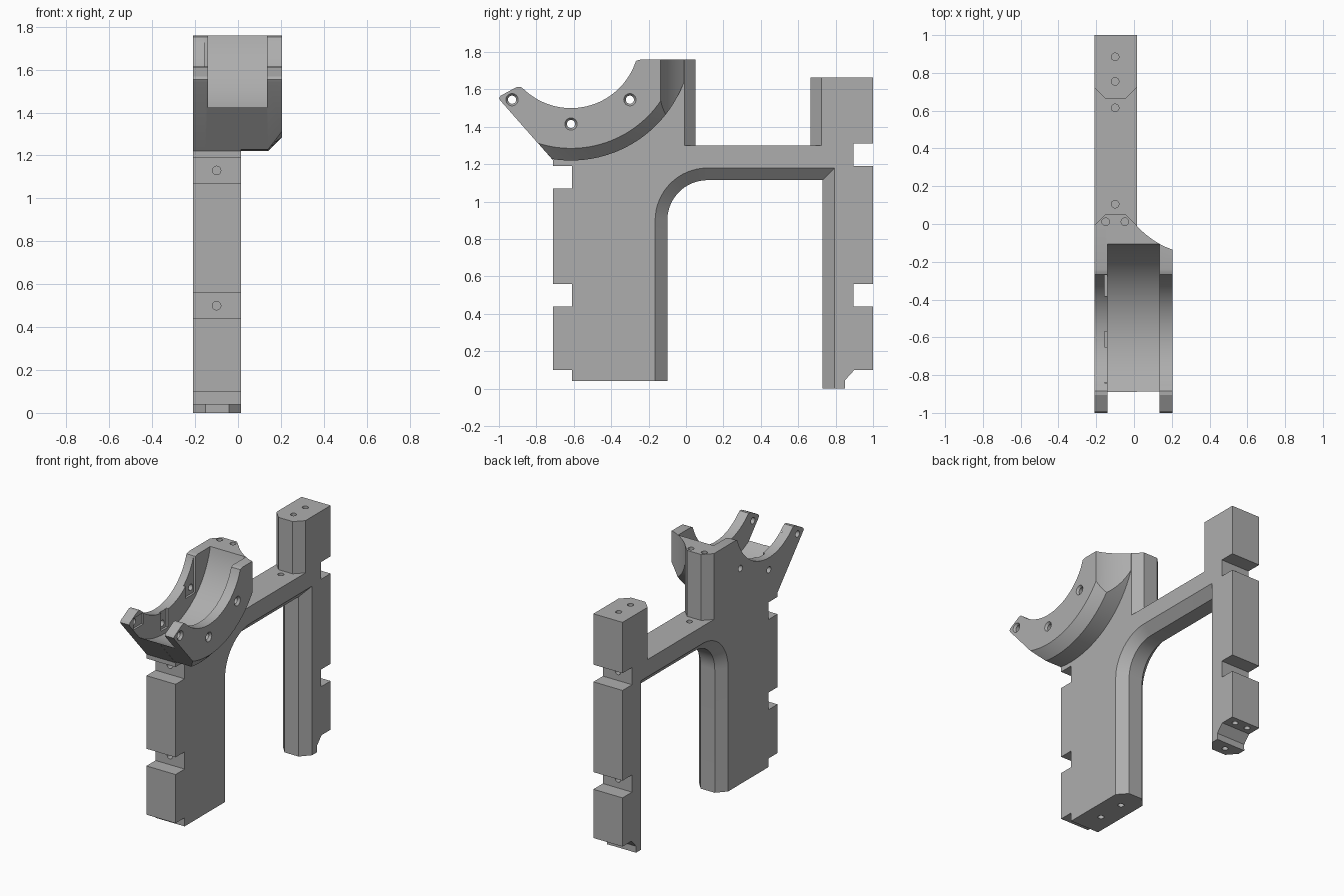
import bpy, bmesh, math
from mathutils import Matrix, Vector

if "Cube" in bpy.data.objects:
    bpy.data.objects.remove(bpy.data.objects["Cube"])

grey = bpy.data.materials.new("light grey")
grey.diffuse_color = (0.42, 0.42, 0.42, 1)
grey.use_nodes = True
grey.node_tree.nodes["Principled BSDF"].inputs["Base Color"].default_value = grey.diffuse_color
CY, CZ = -0.615, 1.865          # axis of the cradle


def finish(bm, name):
    bmesh.ops.recalc_face_normals(bm, faces=bm.faces)
    me = bpy.data.meshes.new(name)
    bm.to_mesh(me)
    bm.free()
    me.materials.append(grey)
    ob = bpy.data.objects.new(name, me)
    bpy.context.collection.objects.link(ob)
    return ob


def loft(name, layers):
    """Solid through matching rings of 3D points."""
    bm = bmesh.new()
    rings = [[bm.verts.new(p) for p in ring] for ring in layers]
    n = len(rings[0])
    for a, b in zip(rings, rings[1:]):
        for i in range(n):
            j = (i + 1) % n
            bm.faces.new((a[i], a[j], b[j], b[i]))
    bm.faces.new(rings[0])
    bm.faces.new(rings[-1][::-1])
    return finish(bm, name)


def at_x(x, pts):
    return [(x, y, z) for y, z in pts]


def rod(p, direction, depth, r1, r2=None):
    """Round cutter centred at p along direction."""
    bm = bmesh.new()
    rot = Vector((0, 0, 1)).rotation_difference(Vector(direction)).to_matrix().to_4x4()
    bmesh.ops.create_cone(bm, cap_ends=True, segments=24, radius1=r1, radius2=r2 or r1,
                          depth=depth, matrix=Matrix.Translation(p) @ rot)
    return finish(bm, "cutter")


def box(x, y, z):
    ring = [(y[0], z[0]), (y[1], z[0]), (y[1], z[1]), (y[0], z[1])]
    return loft("cutter", [at_x(x[0], ring), at_x(x[1], ring)])


def combine(ob, other, op):
    m = ob.modifiers.new(op, 'BOOLEAN')
    m.operation, m.solver, m.object = op, 'EXACT', other
    bpy.context.view_layer.objects.active = ob
    bpy.ops.object.modifier_apply(modifier=m.name)
    bpy.data.objects.remove(other)


def arc(cy, cz, r, a0, a1, n):
    return [(cy + r * math.cos(a0 + (a1 - a0) * i / n),
             cz + r * math.sin(a0 + (a1 - a0) * i / n)) for i in range(n + 1)]


def angle_at_y(r, y):
    return -math.acos((y - CY) / r)


# Shared rim of the cradle: top land, round seat, front prong
rim = [(-.24, 1.76), (-.255, 1.757)]
rim += arc(CY, CZ, .365, angle_at_y(.365, -.268), angle_at_y(.365, -.868), 32)
rim += [(-.885, 1.614), (-.905, 1.613), (-.99, 1.567), (-1, 1.553), (-.992, 1.54)]


# Frame: two legs, beam and posts, with inner edges bevelled by c
def frame_profile(c):
    k = c * .9
    p = [(-.61, .04), (-.10 - c, .04)]
    p += arc(.115, .9, .215 + c, math.pi, math.pi / 2, 16)
    p += [(.73 + c, 1.115 + c), (.73 + c, 0), (.85 + c * .02, 0), (.85, .045), (.9, .1),
          (1, .1), (1, .44), (.895, .44), (.895, .56), (1, .56), (1, 1.19), (.895, 1.19),
          (.895, 1.31), (1, 1.31), (1, 1.665), (.665 + k, 1.665), (.665 + k, 1.30),
          (.05 - k, 1.30), (.05 - k, 1.76)]
    p += rim
    p += [(-.71, 1.22), (-.71, 1.19), (-.61, 1.19), (-.61, 1.07), (-.71, 1.07), (-.71, .56),
          (-.61, .56), (-.61, .44), (-.71, .44), (-.71, .1), (-.61, .1)]
    return p


plain, bevelled = frame_profile(0), frame_profile(.065)
frame = loft("support_frame", [at_x(-.21, bevelled), at_x(-.152, plain),
                               at_x(-.043, plain), at_x(.015, bevelled)])


# Cradle side that overhangs to the right, bevelled along its lower edge
def cradle_profile(r, y_front):
    a1 = -math.asin((CZ - 1.76) / r)
    return arc(CY, CZ, r, angle_at_y(r, y_front), a1, 40) + rim


cradle = loft("cradle", [at_x(-.03, cradle_profile(.645, -.715)),
                         at_x(.14, cradle_profile(.645, -.715)),
                         at_x(.205, cradle_profile(.58, -.792))])

# Concave sweep blending the cradle into the rear of the post
sweep = [(-.05, .053), (.015, -.012)]
for i in range(1, 17):
    t = i / 16
    sweep.append((.015 + .195 * t, -.012 - .125 * (1.55 * t - .55 * t * t)))
sweep += [(.3, -.14), (.3, .2), (-.05, .2)]
combine(cradle, loft("cutter", [[(x, y, 1.0) for x, y in sweep],
                                [(x, y, 2.0) for x, y in sweep]]), 'DIFFERENCE')
combine(frame, cradle, 'UNION')

# Wide round channel between the cradle walls
ring = arc(CY, CZ, .52, 0, 2 * math.pi, 96)[:-1]
combine(frame, loft("cutter", [at_x(-.14, ring), at_x(.135, ring)]), 'DIFFERENCE')

# Shallow pockets inside the left wall
for y, z in (((-.38, -.27), (1.50, 1.80)), ((-.65, -.57), (1.375, 1.6)),
             ((-.95, -.84), (1.50, 1.58))):
    combine(frame, box((-.155, -.1), y, z), 'DIFFERENCE')

# Countersunk screw holes through both cradle walls
for y, z in ((-.93, 1.545), (-.615, 1.415), (-.30, 1.545)):
    combine(frame, rod((0, y, z), (1, 0, 0), .6, .022), 'DIFFERENCE')
    combine(frame, rod((.205, y, z), (1, 0, 0), .03, .022, .044), 'DIFFERENCE')

# Blind screw holes in notches, tops and feet
X, Y, Z = (1, 0, 0), (0, 1, 0), (0, 0, 1)
holes = [((-.1, -.61, z), Y) for z in (.5, 1.13)]
holes += [((-.1, .895, z), Y) for z in (.5, 1.25)]
holes += [((-.1, y, 1.665), Z) for y in (.755, .885)]
holes += [((-.1, y, 1.30), Z) for y in (.105, .615)]
holes += [((x, .012, 1.76), Z) for x in (-.15, -.048)]
holes += [((-.1, y, .04), Z) for y in (-.45, -.25)]
holes += [((-.1, .79, 0), Z)] + [((x, .95, .1), Z) for x in (-.15, -.05)]
for p, d in holes:
    combine(frame, rod(p, d, .16, .02), 'DIFFERENCE')

# Smooth curved faces, keep machined edges sharp
bpy.ops.object.select_all(action='DESELECT')
frame.select_set(True)
bpy.context.view_layer.objects.active = frame
bpy.ops.object.shade_smooth_by_angle(angle=math.radians(25))
